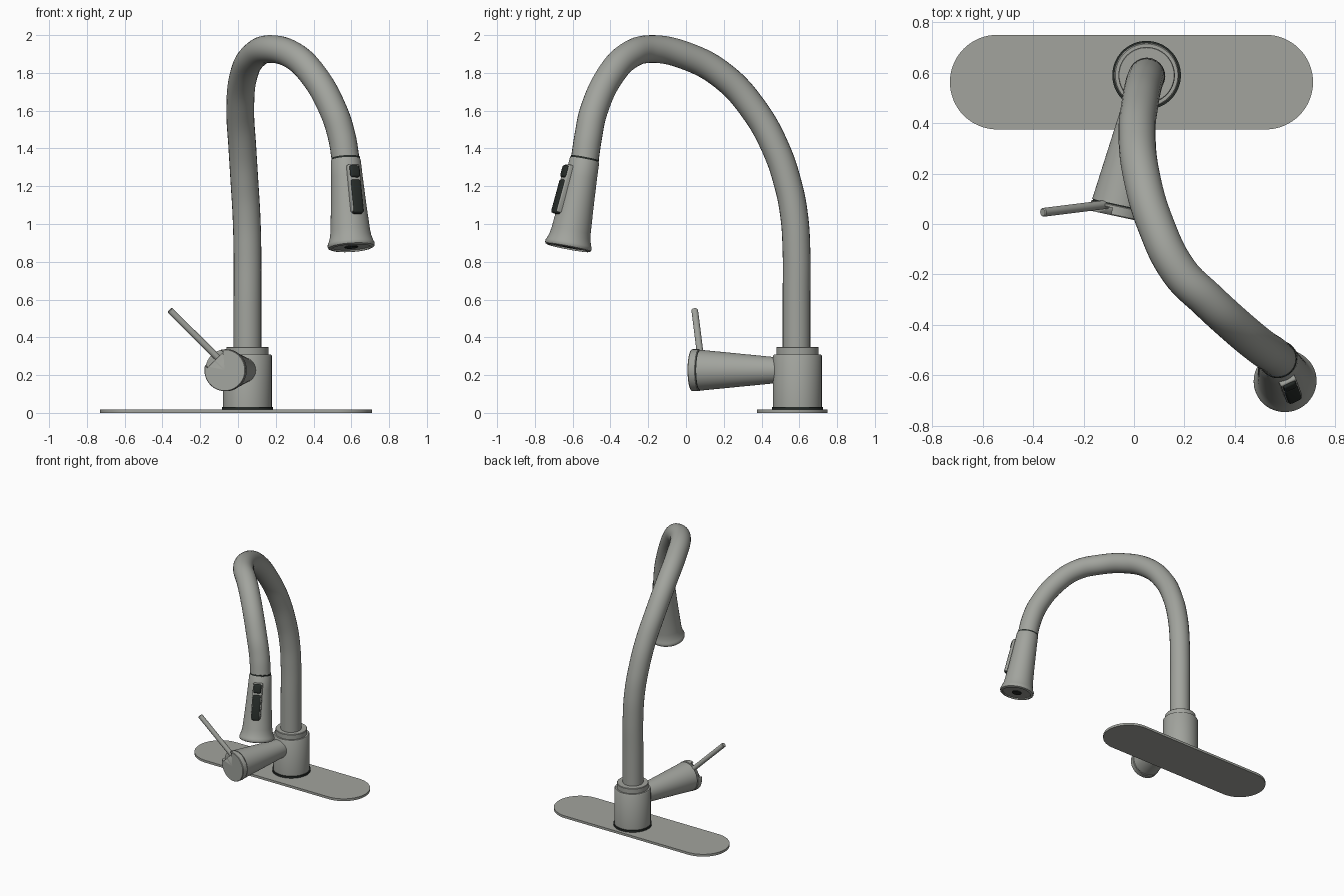
import bpy, bmesh, math
from mathutils import Vector, Matrix

if "Cube" in bpy.data.objects:
    bpy.data.objects.remove(bpy.data.objects["Cube"])

dark = bpy.data.materials.new("dark_rubber")
dark.diffuse_color = (0.02, 0.025, 0.022, 1)
dark.use_nodes = True
dark.node_tree.nodes["Principled BSDF"].inputs["Base Color"].default_value = dark.diffuse_color
grey = bpy.data.materials.new("brushed_metal")
grey.diffuse_color = (0.36, 0.37, 0.34, 1)
grey.use_nodes = True
grey.node_tree.nodes["Principled BSDF"].inputs["Base Color"].default_value = grey.diffuse_color


def finish(ob, mat=grey, angle=35):
    ob.data.materials.clear()
    ob.data.materials.append(mat)
    bpy.ops.object.select_all(action='DESELECT')
    bpy.context.view_layer.objects.active = ob
    ob.select_set(True)
    bpy.ops.object.shade_smooth_by_angle(angle=math.radians(angle))
    return ob


def from_bmesh(name, bm):
    bmesh.ops.recalc_face_normals(bm, faces=bm.faces)
    me = bpy.data.meshes.new(name)
    bm.to_mesh(me)
    bm.free()
    ob = bpy.data.objects.new(name, me)
    bpy.context.collection.objects.link(ob)
    return ob


def frame(origin, x, z):
    """Matrix with local z along z and local x near x."""
    z = Vector(z).normalized()
    x = Vector(x)
    x = (x - z * x.dot(z)).normalized()
    m = Matrix((x, z.cross(x), z)).transposed().to_4x4()
    m.translation = Vector(origin)
    return m


def lathe(name, profile, origin, axis=(0, 0, 1), mat=grey, n=64):
    """Revolve (radius, distance) points around an axis."""
    bm = bmesh.new()
    vs = [bm.verts.new((r, 0, h)) for r, h in profile]
    es = [bm.edges.new(p) for p in zip(vs, vs[1:])]
    bmesh.ops.spin(bm, geom=vs + es, axis=(0, 0, 1), cent=(0, 0, 0),
                   angle=2 * math.pi, steps=n)
    bmesh.ops.remove_doubles(bm, verts=bm.verts, dist=1e-5)
    ref = (1, 0, 0) if abs(axis[0]) < 0.9 else (0, 1, 0)
    bm.transform(frame(origin, ref, axis))
    return finish(from_bmesh(name, bm), mat)


def box(name, size, m, mat=grey, bevel=0.0):
    bm = bmesh.new()
    bmesh.ops.create_cube(bm, size=1)
    bm.transform(Matrix.Diagonal((*size, 1)))
    if bevel:
        bmesh.ops.bevel(bm, geom=bm.edges[:], offset=bevel, segments=3,
                        profile=0.5, affect='EDGES')
    bm.transform(m)
    return finish(from_bmesh(name, bm), mat)


# Deck plate: rounded-end slab
bm = bmesh.new()
R, half = 0.1875, 0.5325
ring = []
for side in (1, -1):
    for i in range(33):
        a = -math.pi / 2 + math.pi * i / 32
        ring.append(bm.verts.new((-0.01 + side * (half + R * math.cos(a)),
                                  0.5625 + side * R * math.sin(a), 0)))
face = bm.faces.new(ring)
ext = bmesh.ops.extrude_face_region(bm, geom=[face])
bmesh.ops.translate(bm, vec=(0, 0, 0.018),
                    verts=[g for g in ext['geom'] if isinstance(g, bmesh.types.BMVert)])
finish(from_bmesh("deck_plate", bm))

# Base: gasket, body and collar
BX, BY = 0.05, 0.59
lathe("base_gasket", [(0, .016), (.136, .016), (.136, .032), (0, .032)], (BX, BY, 0), mat=dark)
lathe("base_body", [(0, .03), (.129, .03), (.129, .302), (.124, .31), (.112, .31),
                    (.112, .346), (.109, .35), (0, .35)], (BX, BY, 0))

# Gooseneck spout
path = [(.05, .585, .33), (.05, .585, .6), (.05, .585, .85), (.045, .573, 1.04),
        (.035, .54, 1.21), (.023, .473, 1.405), (.012, .36, 1.605), (.028, .2, 1.78),
        (.085, 0, 1.89), (.18, -.19, 1.926), (.29, -.3, 1.893), (.39, -.392, 1.8),
        (.505, -.488, 1.6), (.55, -.518, 1.46), (.57, -.536, 1.34)]
cu = bpy.data.curves.new("spout_pipe", 'CURVE')
cu.dimensions = '3D'
cu.bevel_depth = 0.0735
cu.bevel_resolution = 10
cu.resolution_u = 8
sp = cu.splines.new('BEZIER')
sp.bezier_points.add(len(path) - 1)
for bp, p in zip(sp.bezier_points, path):
    bp.co = p
    bp.handle_left_type = bp.handle_right_type = 'AUTO'
pipe = bpy.data.objects.new("spout_pipe", cu)
bpy.context.collection.objects.link(pipe)
bpy.context.view_layer.objects.active = pipe
pipe.select_set(True)
bpy.ops.object.convert(target='MESH')
finish(bpy.context.object)

# Spray head
top = Vector((.57, -.536, 1.345))
axis = (Vector((.60, -.625, .875)) - top).normalized()
lathe("head_seam", [(0, -.006), (.0755, -.006), (.0755, .006), (0, .006)], top, axis, dark)
lathe("spray_head", [(0, .004), (.076, .004), (.079, .01), (.084, .1), (.094, .25),
                     (.105, .39), (.11, .42), (.119, .448), (.124, .458), (.125, .468),
                     (.122, .477), (.112, .482), (.104, .482), (.102, .474), (0, .474)],
      top, axis)
lathe("spray_nozzle", [(0, .47), (.035, .47), (.035, .479), (0, .479)], top, axis, dark, 32)

# Spray buttons on a housing that follows the head's taper
out = Vector((.42, -.9, 0))
out = (out - axis * out.dot(axis)).normalized()


def on_head(s, r):
    slope = (axis + out * 0.085).normalized()
    return frame(top + axis * s + out * r, slope.cross(out), out - slope * out.dot(slope))


# local x spans the head, local y runs along it, local z points outward
box("button_housing", (.068, .26, .06), on_head(.18, .078), bevel=.008)
box("small_button", (.055, .066, .05), on_head(.088, .088), dark, .012)
box("large_button", (.058, .185, .04), on_head(.225, .1), dark, .012)

# Valve arm with cap
vo = Vector((.05, .59, .226))
va = Vector((-.21, -.978, 0)).normalized()
lathe("valve_arm", [(0, .1), (.068, .1), (.07, .13), (.108, .525), (0, .525)], vo, va)
lathe("valve_seam", [(0, .52), (.105, .52), (.105, .535), (0, .535)], vo, va, dark)
cap = lathe("valve_cap", [(0, .53), (.108, .53), (.111, .533), (.111, .568),
                          (.108, .572), (0, .572)], vo, va)

# Lever slot cut into arm, seam and cap
d = Vector((-.7, 0, .7))
cut = box("slot_cutter", (.08, .12, .08), frame(vo + va * .56 + d.normalized() * .115, va, d))
cut.data.transform(Matrix.Identity(4))
cut.hide_render = True
cut.hide_viewport = True
for nm in ("valve_arm", "valve_seam", "valve_cap"):
    mod = bpy.data.objects[nm].modifiers.new("slot", 'BOOLEAN')
    mod.object = cut
    mod.operation = 'DIFFERENCE'
    mod.solver = 'EXACT'
cut.scale = (1, .75, 1)
cut.location = (0, 0.25 * (vo + va * .56).y, 0)

# Lever
tip, root = Vector((-.362, .046, .545)), Vector((-.09, .08, .275))
L = (tip - root).length
lathe("lever", [(0, 0), (.0175, 0), (.0175, L - .004), (.014, L), (0, L)],
      root, tip - root, n=32)
